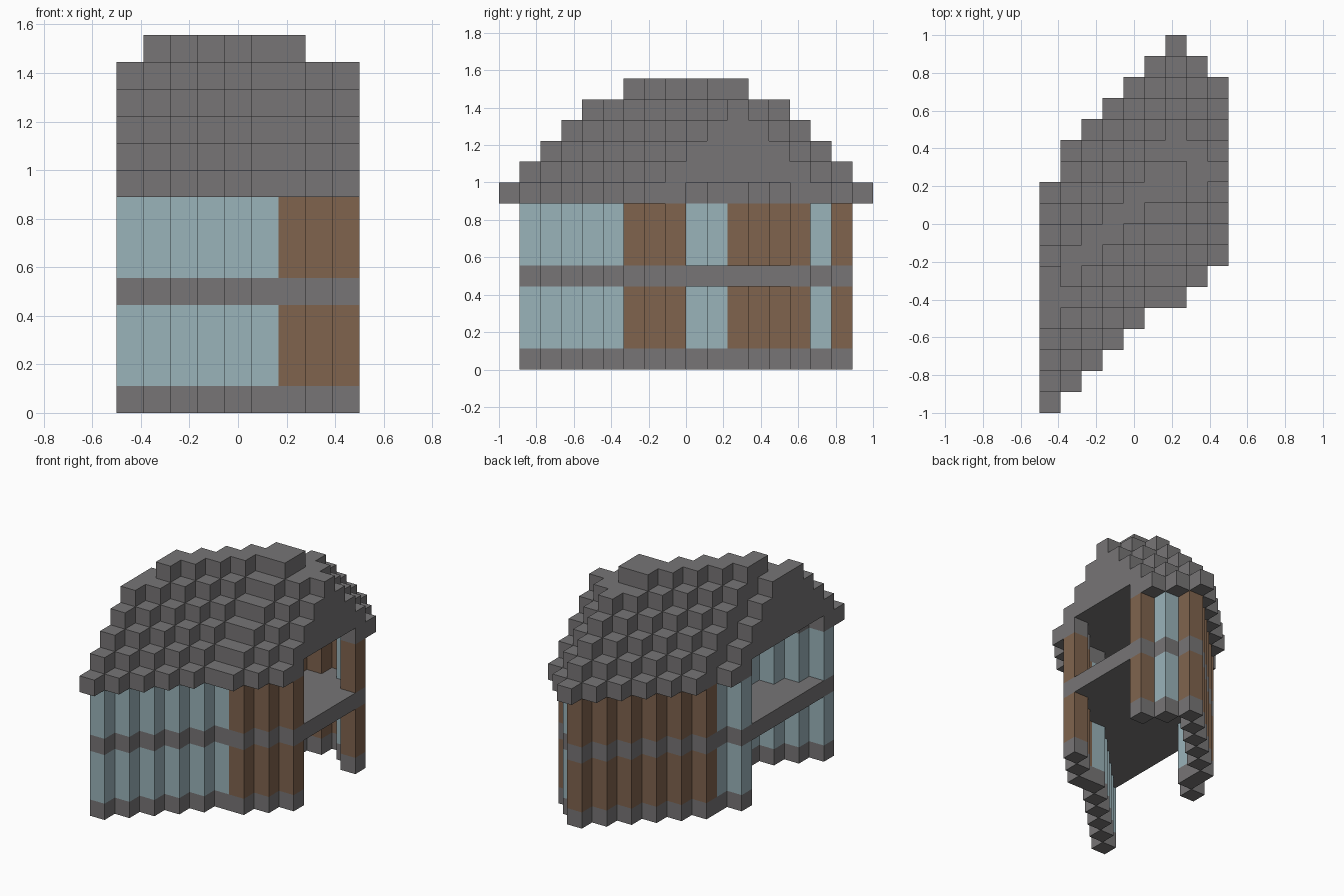
import bpy
import bmesh
from mathutils import Vector

cube = bpy.data.objects.get("Cube")
if cube:
    bpy.data.objects.remove(cube, do_unlink=True)

U = 1 / 9                      # edge of one block
ORIGIN = Vector((-0.5, -1, 0))
COLUMNS = range(9)             # block columns along x


def material(name, rgb):
    mat = bpy.data.materials.new(name)
    mat.use_nodes = True
    color = (*rgb, 1)
    mat.diffuse_color = color
    mat.node_tree.nodes["Principled BSDF"].inputs["Base Color"].default_value = color
    return mat


STONE = material("stone grey", (0.184, 0.178, 0.181))
GLASS = material("pale blue glass", (0.323, 0.451, 0.491))
TIMBER = material("timber brown", (0.216, 0.127, 0.076))


def blocks(name, cells, mat):
    """Build one object from grid cells, keeping only its outer faces."""
    cells = set(cells)
    bm = bmesh.new()
    for cell in cells:
        for axis in range(3):
            for side in (0, 1):
                near = list(cell)
                near[axis] += 2 * side - 1
                if tuple(near) in cells:
                    continue
                a, b = (axis + 1) % 3, (axis + 2) % 3
                ring = []
                for da, db in ((0, 0), (1, 0), (1, 1), (0, 1)):
                    p = Vector(cell)
                    p[axis] += side
                    p[a] += da
                    p[b] += db
                    ring.append(bm.verts.new(ORIGIN + p * U))
                bm.faces.new(ring if side else ring[::-1])
    mesh = bpy.data.meshes.new(name)
    bm.to_mesh(mesh)
    bm.free()
    mesh.materials.append(mat)
    obj = bpy.data.objects.new(name, mesh)
    bpy.context.collection.objects.link(obj)


def stack(plan, low, high):
    return [(i, j, k) for i, j in plan for k in range(low, high)]


# Roof plan: first and last row of every column
roof_front = [0, 1, 2, 3, 4, 5, 5, 6, 7]
roof_back = [10, 12, 13, 14, 15, 16, 17, 16, 15]

# Walls stand one block inside the eaves
front_wall = [(i, roof_front[i] + 1) for i in COLUMNS]
back_wall = [(i, roof_back[i] - 1) for i in COLUMNS] + [(1, 10)]
walls = front_wall + back_wall
front_glass = [c for c in front_wall if c[0] < 6]
back_glass = [c for c in back_wall if c in ((0, 9), (1, 10), (7, 15))]
glass = front_glass + back_glass
timber = [c for c in walls if c not in glass]

blocks("base_course", stack(walls, 0, 1), STONE)
for storey, low in (("lower", 1), ("upper", 5)):
    blocks(storey + "_windows", stack(glass, low, low + 3), GLASS)
    blocks(storey + "_timber_walls", stack(timber, low, low + 3), TIMBER)

# Floor slab spans between and through the walls
slab = [(i, j) for i in COLUMNS for j in range(roof_front[i] + 1, roof_back[i])]
blocks("floor_slab", stack(slab, 4, 5), STONE)

# Eaves ring, open over the room
room = set(slab) - set(walls)
roof_plan = [(i, j) for i in COLUMNS for j in range(roof_front[i], roof_back[i] + 1)]
blocks("eaves", stack([c for c in roof_plan if c not in room], 8, 9), STONE)

# Stepped roof: each course is one block narrower on both slopes
roof = []
for step in range(1, 5):
    course = [(i, j) for i, j in roof_plan
              if roof_front[i] + step <= j <= roof_back[i] - step]
    roof += stack(course, 8 + step, 9 + step)
blocks("stepped_roof", roof, STONE)

# Ridge cap stops short of both gables
ridge = [(i, j) for i in range(1, 7)
         for j in range(roof_front[i] + 5, min(roof_back[i] - 5, 11) + 1)]
blocks("ridge_cap", stack(ridge, 13, 14), STONE)
